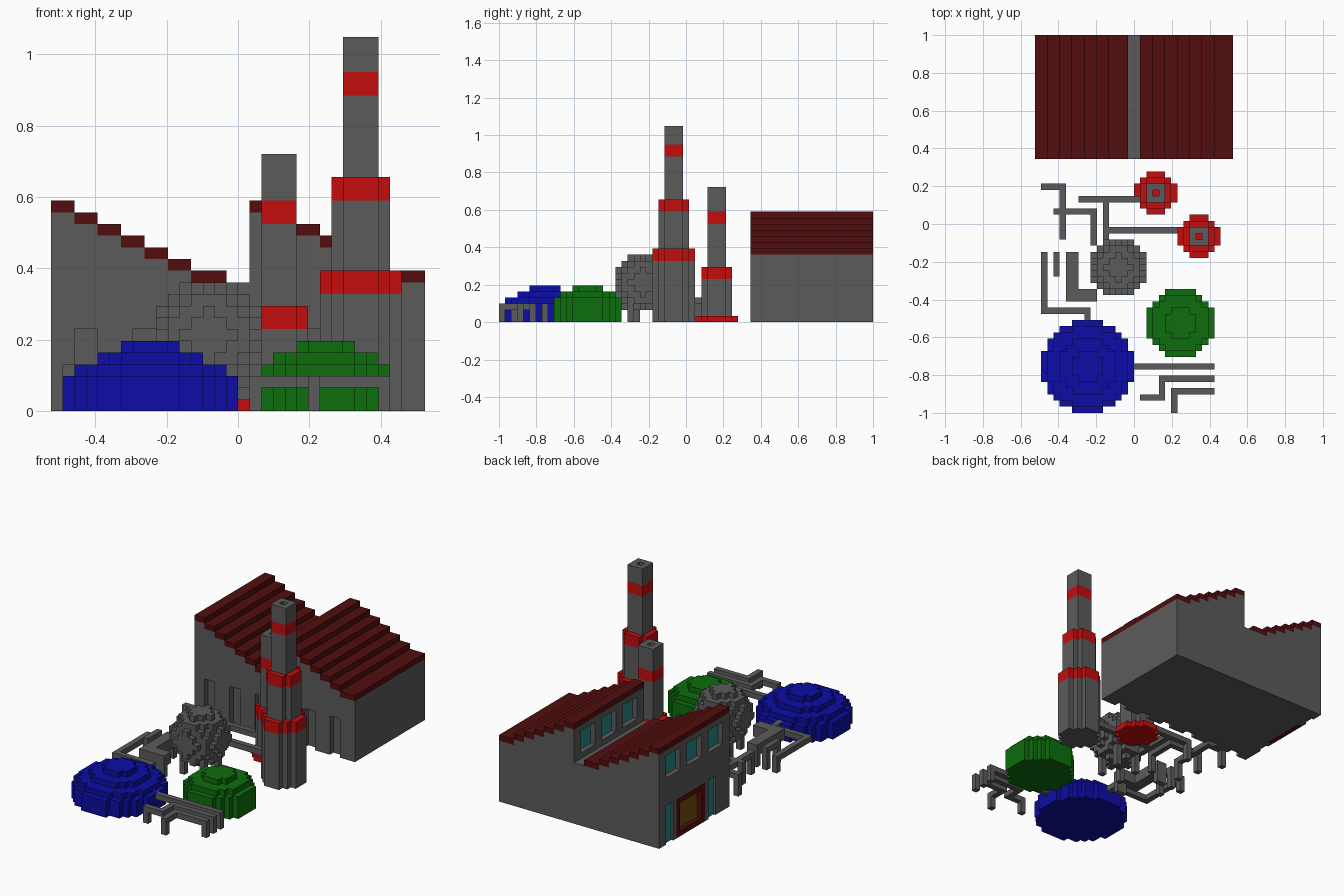
import bpy, bmesh, math

if "Cube" in bpy.data.objects:
    bpy.data.objects.remove(bpy.data.objects["Cube"], do_unlink=True)

U = 2 / 61  # one block; all sizes below are in blocks


def material(name, rgb):
    m = bpy.data.materials.new(name)
    m.use_nodes = True
    m.diffuse_color = (*rgb, 1)
    m.node_tree.nodes["Principled BSDF"].inputs["Base Color"].default_value = (*rgb, 1)
    return m


GREY, RED, ROOF, BLUE, GREEN, TEAL, AMBER = range(7)
MATS = [material("concrete grey", (0.105, 0.105, 0.105)),
        material("signal red", (0.55, 0.004, 0.004)),
        material("dark red roof", (0.085, 0.004, 0.004)),
        material("tank blue", (0.004, 0.004, 0.38)),
        material("tank green", (0.004, 0.155, 0.004)),
        material("window teal", (0.02, 0.25, 0.25)),
        material("door amber", (0.17, 0.08, 0.004))]


class Part:
    """Collects prisms and boxes in block units and turns them into one object."""

    def __init__(self):
        self.bm = bmesh.new()

    def prism(self, pts, a, b, mat, axis="z"):
        place = (lambda p, t: (p[0], p[1], t)) if axis == "z" else (lambda p, t: (p[0], t, p[1]))
        lo = [self.bm.verts.new(place(p, a)) for p in pts]
        hi = [self.bm.verts.new(place(p, b)) for p in pts]
        n = len(pts)
        faces = [self.bm.faces.new(lo[::-1]), self.bm.faces.new(hi)]
        faces += [self.bm.faces.new((lo[i], lo[(i + 1) % n], hi[(i + 1) % n], hi[i])) for i in range(n)]
        for f in faces:
            f.material_index = mat

    def box(self, x0, x1, y0, y1, z0, z1, mat=GREY):
        self.prism([(x0, y0), (x1, y0), (x1, y1), (x0, y1)], z0, z1, mat)

    def build(self, name):
        bmesh.ops.recalc_face_normals(self.bm, faces=self.bm.faces)
        for v in self.bm.verts:
            v.co = ((v.co.x - 16) * U, (v.co.y - 30.5) * U, v.co.z * U)
        me = bpy.data.meshes.new(name)
        for m in MATS:
            me.materials.append(m)
        self.bm.to_mesh(me)
        self.bm.free()
        ob = bpy.data.objects.new(name, me)
        bpy.context.collection.objects.link(ob)
        return ob


def disc(cx, cy, r2):
    """Stepped outline of a blocky circle with squared radius r2."""
    rows = [math.floor(math.sqrt(r2 - j * j)) + 0.5 for j in range(math.floor(math.sqrt(r2)) + 1)]
    quad = []
    for j, w in enumerate(rows):
        if quad and quad[-1][0] == w:
            quad[-1] = (w, j + 0.5)
        else:
            if quad:
                quad.append((w, j - 0.5))
            quad.append((w, j + 0.5))
    pts = (quad + [(-x, y) for x, y in quad[::-1]]
           + [(-x, -y) for x, y in quad] + [(x, -y) for x, y in quad[::-1]])
    return [(cx + x, cy + y) for x, y in pts]


# ---- Hall: stepped saw-tooth walls with recesses cut in
STEPS = [(2 * i, 2 * i + 2 + (i == 6), 18 - i) for i in range(7)]
SLABS = STEPS + [(a + 17, b + 17, t) for a, b, t in STEPS]
profile = [(0, 0)]
for a, b, t in STEPS:
    profile += [(a, t - 1), (b, t - 1)]
profile[-1] = (17, 11)
for a, b, t in STEPS:
    profile += [(a + 17, t - 1), (b + 17, t - 1)]
profile.append((32, 0))
walls = Part()
walls.prism(profile, 41, 61, GREY, "y")
walls = walls.build("hall_walls")

cut = Part()
glass = Part()
for x in range(2, 32, 5):                       # front niches
    cut.box(x, x + 2, 40, 42, -1, 7)
for y in (55, 49, 43):                          # upper windows on both saw-tooth faces
    for x in (0, 17):
        cut.box(x - 0.8, x + 1, y, y + 4, 12, 16)
        glass.box(x + 0.9, x + 1.02, y, y + 4, 12, 16, TEAL)
for y in (57, 45):                              # lower windows
    cut.box(-1, 0.5, y, y + 2, -1, 7)
    glass.box(0.4, 0.52, y, y + 2, 0, 7, TEAL)
cut.box(-1, 1, 48, 56, -1, 7)                   # doorway
glass.build("hall_windows")
cutter = cut.build("hall_cutter")
cutter.hide_render = True
mod = walls.modifiers.new("recesses", "BOOLEAN")
mod.operation, mod.solver, mod.object = "DIFFERENCE", "EXACT", cutter
bpy.context.view_layer.objects.active = walls
bpy.ops.object.modifier_apply(modifier=mod.name)
bpy.data.objects.remove(cutter, do_unlink=True)

door = Part()
door.box(0, 1, 48, 49, 0, 7, ROOF)
door.box(0, 1, 55, 56, 0, 7, ROOF)
door.box(0, 1, 49, 55, 6, 7, ROOF)
door.box(0, 1, 49, 55, 0, 1, ROOF)
door.box(0.8, 1, 49, 55, 1, 6, AMBER)
door.build("hall_door")

roof = Part()
for a, b, t in SLABS:
    roof.box(a, b, 41, 61, t - 1, t, ROOF)
roof.build("hall_roof")


# ---- Chimneys: stacked stepped drums with a hollow square flue on top
def chimney(name, cx, cy, drums, flue):
    p = Part()
    for d, z0, z1, mat in drums:
        p.prism(disc(cx, cy, d * d / 4), z0, z1, mat)
    for z0, z1, mat in flue:
        p.box(cx - 1.5, cx + .5, cy - 1.5, cy - .5, z0, z1, mat)
        p.box(cx + .5, cx + 1.5, cy - 1.5, cy + .5, z0, z1, mat)
        p.box(cx - .5, cx + 1.5, cy + .5, cy + 1.5, z0, z1, mat)
        p.box(cx - 1.5, cx - .5, cy - .5, cy + 1.5, z0, z1, mat)
    p.build(name)


chimney("tall_chimney", 26.5, 28.5,
        [(7, 0, 10, GREY), (7, 10, 12, RED), (5, 12, 18, GREY), (5, 18, 20, RED)],
        [(20, 27, GREY), (27, 29, RED), (29, 32, GREY)])
chimney("short_chimney", 19.5, 35.5,
        [(7, 0, 1, RED), (5, 1, 7, GREY), (5, 7, 9, RED)],
        [(9, 16, GREY), (16, 18, RED), (18, 22, GREY)])


# ---- Domed tanks
def tank(name, cx, cy, layers, mat):
    p = Part()
    for d, z0, z1 in layers:
        p.prism(disc(cx, cy, d * d / 4), z0, z1, mat)
    p.build(name)


tank("blue_tank", 8.5, 7.5, [(15, 0, 3), (13, 3, 4), (9, 4, 5), (5, 5, 6)], BLUE)
tank("green_tank", 23.5, 14.5, [(11, 0, 4), (9, 4, 5), (5, 5, 6)], GREEN)

# ---- Spherical tank on four legs
sphere = Part()
for k in range(-4, 5):
    sphere.prism(disc(13.5, 23.5, 20.25 - k * k), 6 + k, 7 + k, GREY)
for sx in (-2, 2):
    for sy in (-2, 2):
        sphere.box(13 + sx, 14 + sx, 23 + sy, 24 + sy, 0, 3.5)
sphere.build("sphere_tank")


# ---- Pipes: runs through block cells, with legs at listed cells
def pipe(name, path, z, legs, w=1, h=1):
    p = Part()
    for (ax, ay), (bx, by) in zip(path, path[1:]):
        p.box(min(ax, bx), max(ax, bx) + w, min(ay, by), max(ay, by) + w, z, z + h)
    for x, y in legs:
        p.box(x, x + w, y, y + 1, 0, z)
    p.build(name)


pipe("rear_pipe_outer", [(1, 36), (4, 36), (4, 28)], 3, [(1, 36), (4, 28)])
pipe("rear_pipe_middle", [(3, 32), (9, 32), (9, 27)], 3, [(3, 32), (9, 27)])
pipe("rear_pipe_short_chimney", [(7, 34), (17, 34)], 3, [(7, 34)])
pipe("rear_pipe_sphere", [(11, 33), (11, 27)], 3, [])
pipe("rear_pipe_tall_chimney", [(12, 29), (23, 29)], 3, [])
pipe("blue_tank_pipe", [(1, 25), (1, 16), (8, 16), (8, 14)], 2, [(1, 25)])
pipe("side_pipe", [(3, 25), (3, 22)], 3, [(3, 25), (3, 22)])
pipe("thick_pipe", [(5, 24), (5, 18), (8, 18)], 2, [(5, 25), (8, 18)], w=2, h=2)
pipe("front_pipe_inner", [(15, 7), (28, 7)], 2, [(28, 7)])
pipe("front_pipe_middle", [(28, 5), (20, 5), (20, 2), (17, 2)], 2, [(28, 5), (17, 2)])
pipe("front_pipe_outer", [(28, 3), (22, 3), (22, 0)], 2, [(28, 3), (22, 0)])
